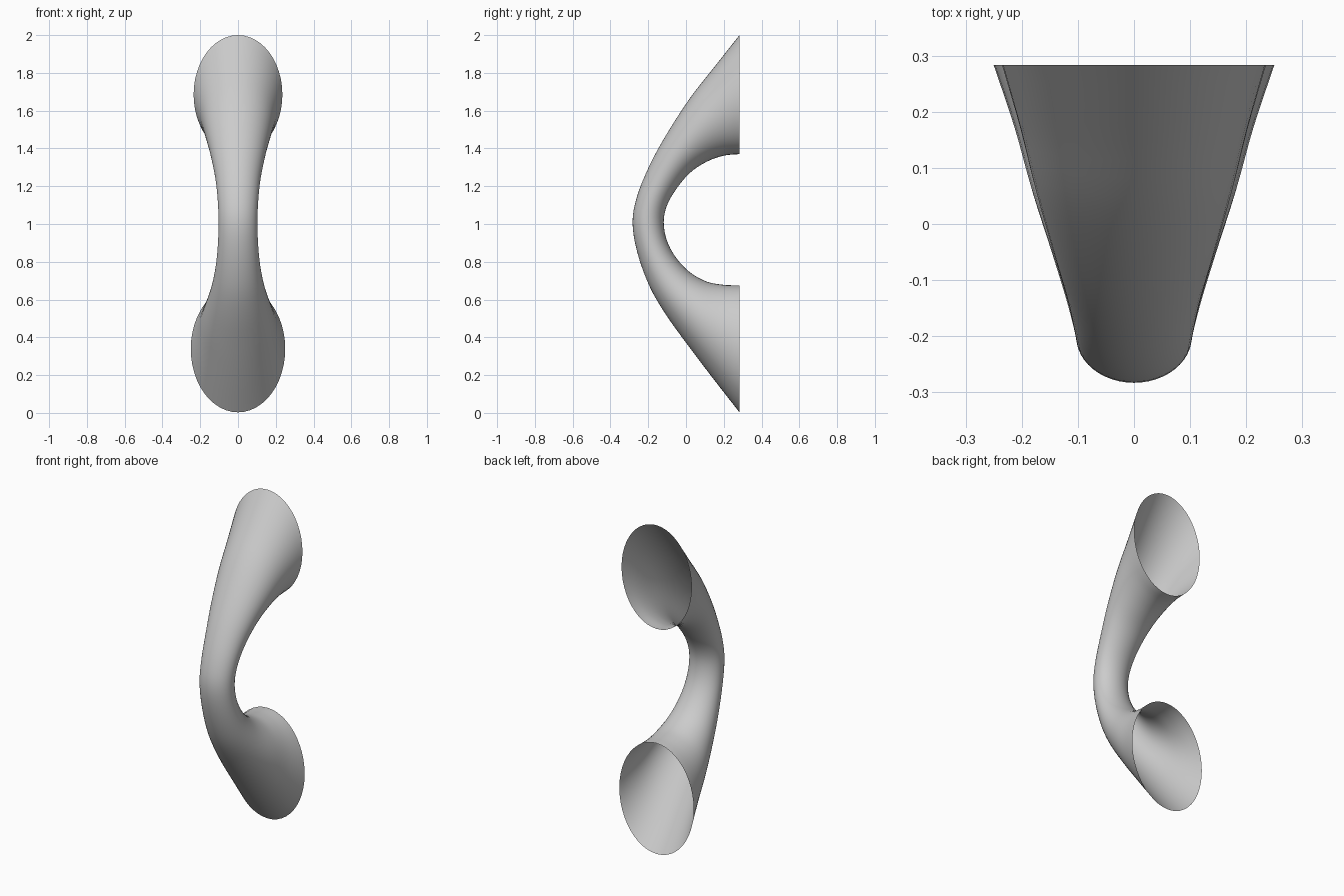
import bpy, bmesh, math
from mathutils import Vector

if "Cube" in bpy.data.objects:
    bpy.data.objects.remove(bpy.data.objects["Cube"])

# Side profile stations: outer (y, z), inner (y, z), half width; top to bottom
STATIONS = [
    (.283, 2.000, .283, 1.370, .235),
    (.145, 1.825, .200, 1.362, .203),
    (.020, 1.665, .110, 1.330, .176),
    (-.103, 1.475, .020, 1.270, .145),
    (-.193, 1.310, -.055, 1.180, .120),
    (-.258, 1.150, -.102, 1.095, .107),
    (-.283, 1.010, -.118, 1.010, .103),
    (-.258, .850, -.102, .915, .107),
    (-.193, .670, -.055, .825, .122),
    (-.103, .515, .020, .745, .148),
    (.020, .345, .110, .695, .183),
    (.145, .180, .200, .678, .213),
    (.283, .003, .283, .675, .250),
]
SIDES, STEPS = 48, 4


def spline(a, b, c, d, t):
    """Catmull-Rom interpolation of number tuples."""
    return [0.5 * (2 * q + (r - p) * t + (2 * p - 5 * q + 4 * r - s) * t * t
                   + (3 * q - p - 3 * r + s) * t ** 3)
            for p, q, r, s in zip(a, b, c, d)]


def extend(a, b):
    return tuple(2 * p - q for p, q in zip(a, b))


pts = [extend(STATIONS[0], STATIONS[1])] + STATIONS + [extend(STATIONS[-1], STATIONS[-2])]
sections = [spline(*pts[i:i + 4], k / STEPS)
            for i in range(len(STATIONS) - 1) for k in range(STEPS)]
sections.append(STATIONS[-1])

# Curved flaring tube, open at both flat-cut ends
bm = bmesh.new()
rings = []
for oy, oz, iy, iz, w in sections:
    outer, inner = Vector((0, oy, oz)), Vector((0, iy, iz))
    mid, half = (outer + inner) / 2, (outer - inner) / 2
    ring = []
    for j in range(SIDES):
        a = 2 * math.pi * j / SIDES
        ring.append(bm.verts.new(mid + half * math.cos(a) + Vector((w * math.sin(a), 0, 0))))
    rings.append(ring)
for r0, r1 in zip(rings, rings[1:]):
    for j in range(SIDES):
        k = (j + 1) % SIDES
        bm.faces.new((r0[j], r1[j], r1[k], r0[k]))
bm.normal_update()
bm.faces.ensure_lookup_table()
# Point the normals outwards
f = bm.faces[0]
if f.normal.dot(f.calc_center_median() - Vector((0, .25, 1.65))) < 0:
    bmesh.ops.reverse_faces(bm, faces=bm.faces[:])
mesh = bpy.data.meshes.new("handle")
bm.to_mesh(mesh)
bm.free()
handle = bpy.data.objects.new("handle", mesh)
bpy.context.collection.objects.link(handle)
mesh.shade_smooth()
